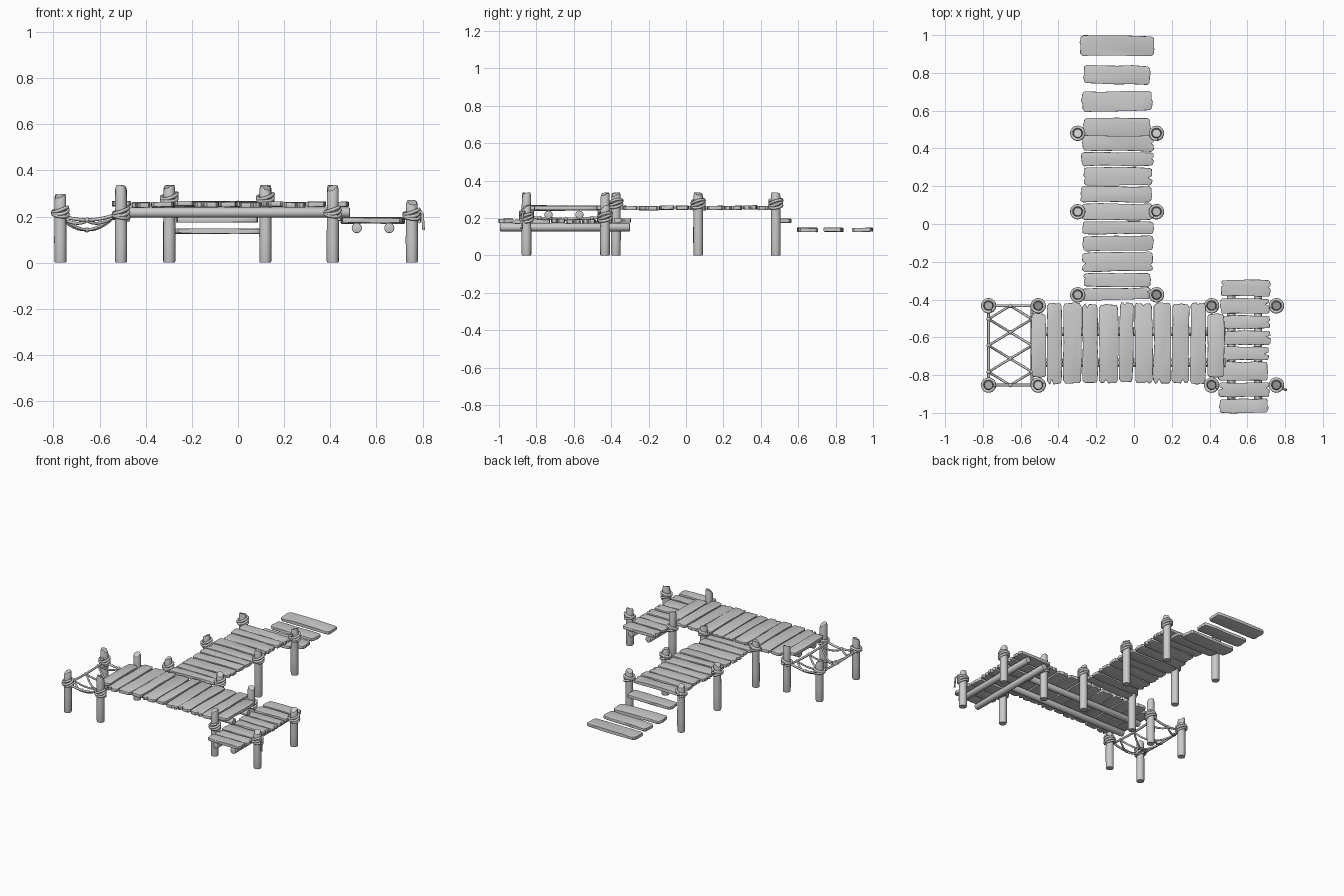
import bpy, bmesh, math, random
from mathutils import Matrix, Vector, Euler

if "Cube" in bpy.data.objects:
    bpy.data.objects.remove(bpy.data.objects["Cube"])

rng = random.Random(7)
J = lambda a: rng.uniform(-a, a)


def finish(name, bm, angle=35):
    bmesh.ops.recalc_face_normals(bm, faces=bm.faces)
    me = bpy.data.meshes.new(name)
    bm.to_mesh(me)
    bm.free()
    ob = bpy.data.objects.new(name, me)
    bpy.context.collection.objects.link(ob)
    bpy.ops.object.select_all(action='DESELECT')
    ob.select_set(True)
    bpy.context.view_layer.objects.active = ob
    bpy.ops.object.shade_smooth_by_angle(angle=math.radians(angle))
    return ob


# Weathered board: wobbly outline with split ends, extruded and softened
def plank(name, x0, x1, y0, y1, z, thick=0.022, yaw=0.012):
    lx, ly = x1 - x0, y1 - y0
    along_y = ly > lx
    L, W = max(lx, ly) / 2, min(lx, ly) / 2
    pts = []
    for s in (1, -1):
        for t in (-0.9, -0.45, 0.0, 0.45, 0.9):            # long side
            pts.append((s * t * L, -s * (W + J(0.003))))
        notch = rng.choice((0, 0, 0.012, 0.022))
        k = rng.uniform(-0.4, 0.4)
        for t, d in ((-0.8, 0.004), (k - 0.25, 0.002), (k, notch), (k + 0.25, 0.002), (0.8, 0.004)):
            pts.append((s * (L - d - rng.uniform(0, 0.005)), s * t * W))
    bm = bmesh.new()
    face = bm.faces.new([bm.verts.new((a, b, -thick / 2)) for a, b in pts])
    ext = bmesh.ops.extrude_face_region(bm, geom=[face])
    for v in ext['geom']:
        if isinstance(v, bmesh.types.BMVert):
            v.co.z += thick
    rim = [e for e in bm.edges if abs(e.verts[0].co.z - e.verts[1].co.z) < 1e-6]
    bmesh.ops.bevel(bm, geom=rim, offset=0.0035, segments=2, profile=0.5, affect='EDGES', clamp_overlap=True)
    rot = Euler((J(0.03), J(0.008), J(yaw) + (math.pi / 2 if along_y else 0))).to_matrix().to_4x4()
    bm.transform(Matrix.Translation(((x0 + x1) / 2, (y0 + y1) / 2, z)) @ rot)
    return finish(name, bm)


# Round log between two points
def log(name, a, b, r, sides=16):
    a, b = Vector(a), Vector(b)
    bm = bmesh.new()
    bmesh.ops.create_cone(bm, cap_ends=True, segments=sides, radius1=r, radius2=r, depth=(b - a).length)
    caps = [e for e in bm.edges if abs(e.verts[0].co.z - e.verts[1].co.z) < 1e-6]
    bmesh.ops.bevel(bm, geom=caps, offset=0.004, segments=2, profile=0.5, affect='EDGES')
    bm.transform(Matrix.Translation((a + b) / 2) @ (b - a).to_track_quat('Z', 'Y').to_matrix().to_4x4())
    return finish(name, bm)


# Upright post with a slanted, chipped top
def post(name, x, y, h, n=18, r=0.026):
    bm = bmesh.new()
    slant, ph = rng.uniform(0.006, 0.018), rng.uniform(0, 6.28)
    rings = []
    for f, k in ((0, 0.93), (0.02, 1), (0.35, 1.02), (0.7, 0.98), (0.96, 0.96), (1, 0.82)):
        ring = []
        for i in range(n):
            a = 2 * math.pi * i / n
            rr = r * k * (1 + J(0.02))
            drop = slant * (1 - math.cos(a - ph)) / 2 + (0.008 if math.cos(a - ph) < -0.5 else 0)
            ring.append(bm.verts.new((x + rr * math.cos(a), y + rr * math.sin(a),
                                      f * h - (drop if f > 0.9 else 0))))
        rings.append(ring)
    for lo, hi in zip(rings, rings[1:]):
        for i in range(n):
            bm.faces.new((lo[i], lo[(i + 1) % n], hi[(i + 1) % n], hi[i]))
    bm.faces.new(rings[0])
    bm.faces.new(rings[-1])
    return finish(name, bm, 40)


# Rope tube along one or more paths
def rope(name, paths, r):
    cu = bpy.data.curves.new(name, 'CURVE')
    cu.dimensions = '3D'
    cu.bevel_depth, cu.bevel_resolution, cu.use_fill_caps = r, 2, True
    for path in paths:
        sp = cu.splines.new('POLY')
        sp.points.add(len(path) - 1)
        for p, co in zip(sp.points, path):
            p.co = (*co, 1)
    ob = bpy.data.objects.new(name, cu)
    bpy.context.collection.objects.link(ob)
    return ob


def collar(name, x, y, z, turns=3):
    ph, n, path = rng.uniform(0, 6.28), 18, []
    for i in range(turns * n + 1):
        a = ph + 2 * math.pi * i / n
        t = i / (turns * n) - 0.5
        tilt = 0.009 * math.sin(a * 1.0 + 3 * t)
        path.append((x + 0.033 * math.cos(a), y + 0.033 * math.sin(a), z + 0.036 * t + tilt))
    rope(name, [path], 0.0078)


# Posts and rope collars: x, y pair, height, collar height
YF, YB = -0.853, -0.433
for group, x, ys, h, cz in (
        ("net", -0.77, (YF, YB), 0.298, 0.215), ("main_left", -0.507, (YF, YB), 0.337, 0.21),
        ("main_right", 0.411, (YF, YB), 0.337, 0.215), ("side", 0.754, (YF, YB), 0.272, 0.205),
        ("pier_left", -0.298, (-0.375, 0.065, 0.48), 0.337, 0.277),
        ("pier_right", 0.119, (-0.375, 0.065, 0.48), 0.337, 0.277)):
    for i, y in enumerate(ys):
        post(f"{group}_post_{i}", x, y, h)
        collar(f"{group}_collar_{i}", x, y, cz)

# Loose rope end on the front right post
rope("rope_tail", [[(0.78, -0.87, 0.215), (0.793, -0.874, 0.222), (0.8, -0.876, 0.21),
                    (0.802, -0.877, 0.18), (0.805, -0.878, 0.142)]], 0.006)

# Main deck: boards across, on two long beams
edges = [-0.546, -0.463, -0.378, -0.275, -0.188, -0.08, 0.0, 0.102, 0.2, 0.296, 0.385, 0.482]
for i, (a, b) in enumerate(zip(edges, edges[1:])):
    end = i in (0, len(edges) - 2)
    plank(f"main_board_{i}", a + 0.003, b - 0.004, -0.815 if end else -0.845 + J(0.008),
          -0.47 if end else -0.415 + J(0.006), 0.253 + J(0.003))
for i, y in enumerate((-0.735, -0.57)):
    log(f"main_beam_{i}", (-0.52, y, 0.217), (0.485, y, 0.217), 0.022)

# Long pier running back
edges = [-0.405, -0.335, -0.255, -0.145, -0.058, 0.017, 0.112, 0.202, 0.304, 0.383, 0.472]
for i, (a, b) in enumerate(zip(edges, edges[1:])):
    plank(f"pier_board_{i}", -0.28 + J(0.01), 0.1 + J(0.01), a + 0.004, b - 0.004, 0.254 + J(0.003))

# Steps dropping off the pier end
for i, (x0, x1, a, b, z) in enumerate((
        (-0.27, 0.09, 0.465, 0.56, 0.185), (-0.28, 0.1, 0.598, 0.703, 0.136),
        (-0.27, 0.09, 0.742, 0.84, 0.136), (-0.29, 0.11, 0.89, 0.997, 0.136))):
    plank(f"step_board_{i}", x0, x1, a, b, z, yaw=0.025)

# Lower side deck on two beams
for i, (a, b) in enumerate(((-1.0, -0.925), (-0.915, -0.84), (-0.83, -0.73), (-0.72, -0.65), (-0.64, -0.565),
                            (-0.555, -0.485), (-0.475, -0.395), (-0.383, -0.297))):
    plank(f"side_board_{i}", 0.45 + J(0.01), 0.72 + J(0.008), a, b, 0.183 + J(0.003))
for i, x in enumerate((0.515, 0.656)):
    log(f"side_beam_{i}", (x, -0.995, 0.15), (x, -0.3, 0.15), 0.022)


# Sagging rope net between the left posts
X0, X1 = -0.77, -0.54
def sag(u, v):
    su, sv = 4 * u * (1 - u), 4 * v * (1 - v)
    return (X0 + (X1 - X0) * u, YF + (YB - YF) * v, 0.205 - 0.02 * su - 0.036 * su * sv ** 0.5 - 0.01 * sv)


def strand(a, b, n=12):
    return [sag(a[0] + (b[0] - a[0]) * i / n, a[1] + (b[1] - a[1]) * i / n) for i in range(n + 1)]


k = 1 / 6
rope("net_border", [strand((0, 0), (1, 0)), strand((0, 1), (1, 1)),
                    strand((0, 0), (0, 1)), strand((1, 0), (1, 1))], 0.0075)
pairs = [((.5, 0), (0, k)), ((.5, 0), (1, k)), ((.5, 1), (0, 5 * k)), ((.5, 1), (1, 5 * k))]
for v in (k, 3 * k):
    pairs += [((0, v), (1, v + 2 * k)), ((1, v), (0, v + 2 * k))]
rope("net_mesh", [strand(a, b) for a, b in pairs], 0.0065)
knots = [(.5, 0), (.5, 2 * k), (.5, 4 * k), (.5, 1)] + [(u, v * k) for u in (0, 1) for v in (1, 3, 5)]
bm = bmesh.new()
for u, v in knots:
    bmesh.ops.create_icosphere(bm, subdivisions=2, radius=0.0115, matrix=Matrix.Translation(sag(u, v)))
finish("net_knots", bm, 60)
# Short ties from the net border to the main deck posts
rope("net_ties", [[sag(1, v), (-0.507, y, 0.21)] for v, y in ((0, YF), (1, YB))], 0.0075)
